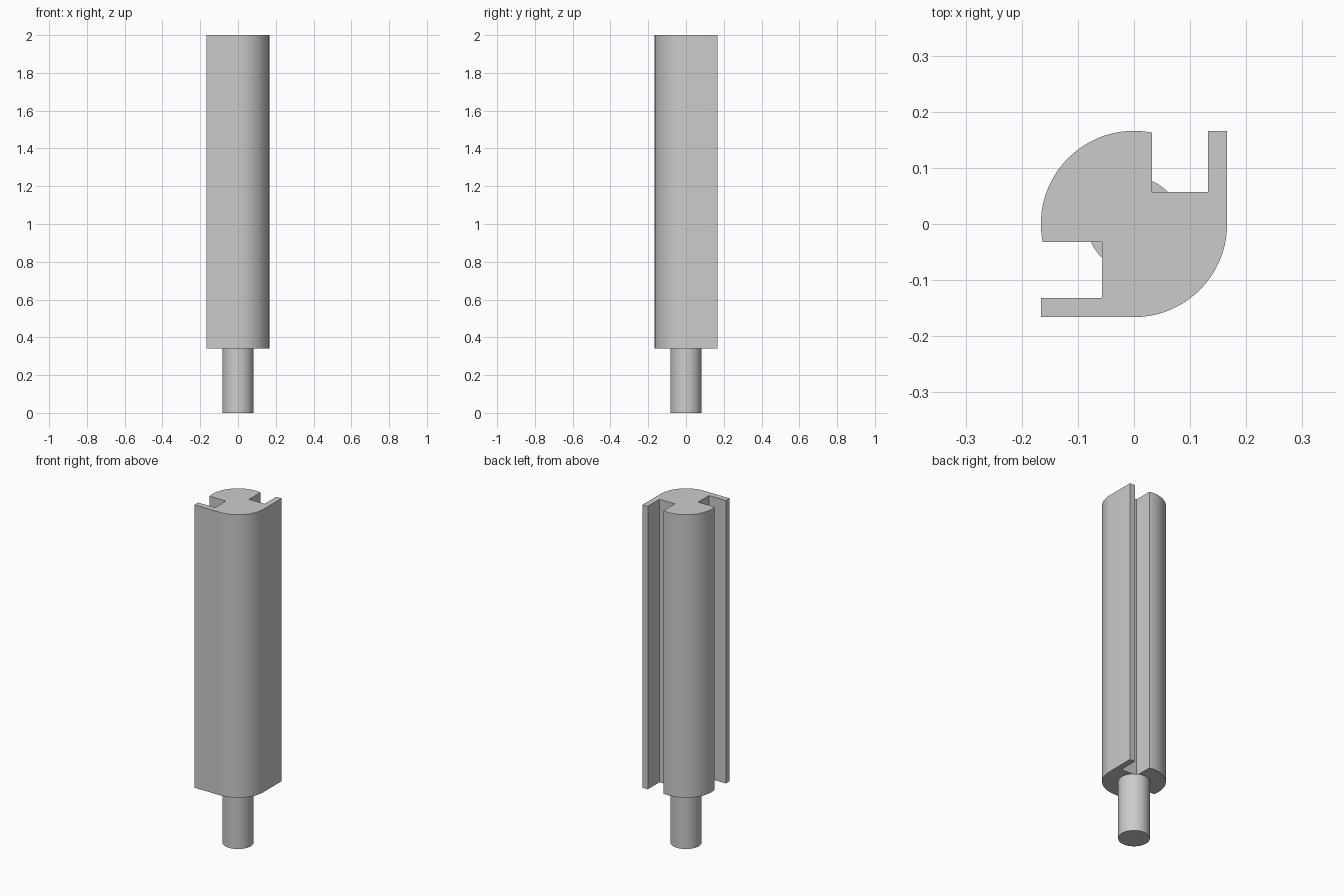
import bpy, bmesh
from math import cos, sin, radians

cube = bpy.data.objects.get("Cube")
if cube:
    bpy.data.objects.remove(cube, do_unlink=True)

TOP, SHOULDER = 2.0, 0.34
R, PIN_R = 0.166, 0.083
SLOT_IN, SLOT_OUT, SLOT_FLOOR = 0.032, 0.132, 0.057

steel = bpy.data.materials.new("light_grey")
steel.use_nodes = True
grey = (0.6, 0.6, 0.6, 1)
steel.diffuse_color = grey
steel.node_tree.nodes["Principled BSDF"].inputs["Base Color"].default_value = grey


def arc(radius, start, end, steps):
    angles = [radians(start + (end - start) * i / steps) for i in range(steps + 1)]
    return [(radius * cos(a), radius * sin(a)) for a in angles]


def prism(name, outline, z0, z1):
    """Extrude a counter-clockwise outline between two heights."""
    bm = bmesh.new()
    face = bm.faces.new([bm.verts.new((x, y, z0)) for x, y in outline])
    new = bmesh.ops.extrude_face_region(bm, geom=[face], use_keep_orig=True)["geom"]
    verts = [g for g in new if isinstance(g, bmesh.types.BMVert)]
    bmesh.ops.translate(bm, vec=(0, 0, z1 - z0), verts=verts)
    bmesh.ops.recalc_face_normals(bm, faces=bm.faces[:])
    mesh = bpy.data.meshes.new(name)
    bm.to_mesh(mesh)
    bm.free()
    mesh.materials.append(steel)
    obj = bpy.data.objects.new(name, mesh)
    bpy.context.collection.objects.link(obj)
    bpy.ops.object.select_all(action="DESELECT")
    obj.select_set(True)
    bpy.context.view_layer.objects.active = obj
    bpy.ops.object.shade_smooth_by_angle(angle=radians(30))
    return obj


# Slotted bar: one slot with its thin lip, mirrored across the diagonal
slot = [(R, R), (SLOT_OUT, R), (SLOT_OUT, SLOT_FLOOR),
        (SLOT_IN, SLOT_FLOOR)]
mirrored = [(-y, -x) for x, y in reversed(slot)]
front_arc = arc(R, -90, 0, 24)
back_arc = arc(R, 79, 191, 30)
prism("slotted_bar", front_arc + slot + back_arc + mirrored, SHOULDER, TOP)

# Round pin below the bar
prism("round_pin", arc(PIN_R, 0, 360, 48)[:-1], 0, SHOULDER)
